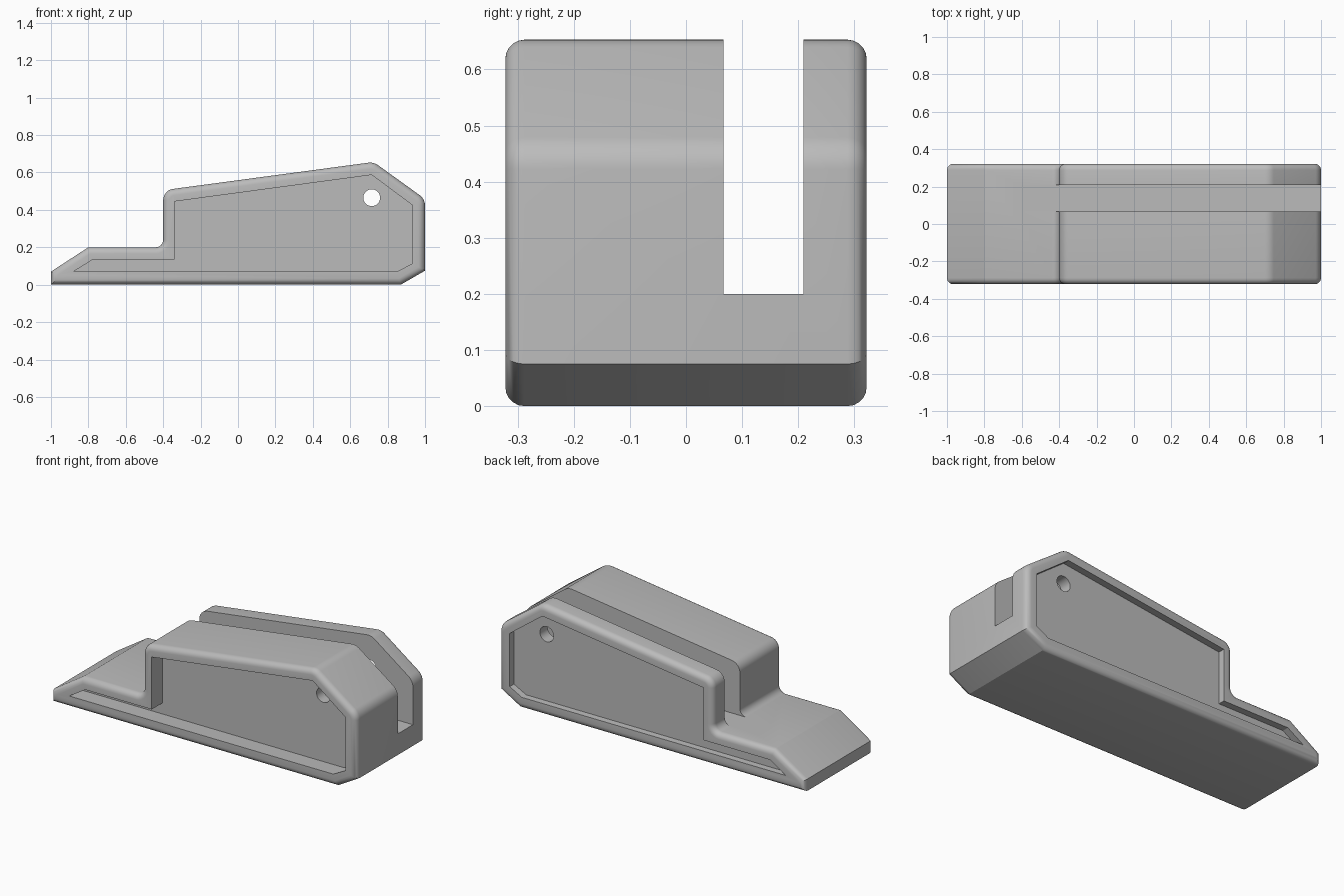
import bpy, bmesh, math
from mathutils import Vector

cube = bpy.data.objects.get("Cube")
if cube:
    bpy.data.objects.remove(cube, do_unlink=True)

grey = bpy.data.materials.new("plain grey")
grey.use_nodes = True
grey.diffuse_color = (0.5, 0.5, 0.5, 1)
grey.node_tree.nodes["Principled BSDF"].inputs["Base Color"].default_value = (0.5, 0.5, 0.5, 1)

HALF = 0.322     # half width of the block
ROUND = 0.034    # rounding of the two side rims


def rounded(corners, steps=6):
    """Turn (x, z, radius) corners into an outline with filleted corners."""
    outline = []
    for i, (x, z, r) in enumerate(corners):
        p = Vector((x, z))
        if r == 0:
            outline.append(p)
            continue
        a = (Vector(corners[i - 1][:2]) - p).normalized()
        b = (Vector(corners[(i + 1) % len(corners)][:2]) - p).normalized()
        half = a.angle(b) / 2
        centre = p + (a + b).normalized() * r / math.sin(half)
        start = p + a * r / math.tan(half) - centre
        end = p + b * r / math.tan(half) - centre
        for k in range(steps + 1):
            v = start.lerp(end, k / steps).normalized() * r
            outline.append(centre + v)
    return outline


def extrude(name, outline, y0, y1, rim=0):
    """Extrude an x-z outline along y, optionally rounding both rims."""
    bm = bmesh.new()
    front = bm.faces.new([bm.verts.new((p[0], y0, p[1])) for p in outline])
    res = bmesh.ops.extrude_face_region(bm, geom=[front])
    moved = [g for g in res["geom"] if isinstance(g, bmesh.types.BMVert)]
    bmesh.ops.translate(bm, verts=moved, vec=(0, y1 - y0, 0))
    bmesh.ops.recalc_face_normals(bm, faces=bm.faces)
    if rim:
        edges = [e for e in bm.edges if abs(e.verts[0].co.y - e.verts[1].co.y) < 1e-5]
        bmesh.ops.bevel(bm, geom=edges, offset=rim, segments=5, profile=0.5,
                        affect='EDGES', clamp_overlap=False)
    mesh = bpy.data.meshes.new(name)
    bm.to_mesh(mesh)
    bm.free()
    mesh.materials.append(grey)
    obj = bpy.data.objects.new(name, mesh)
    bpy.context.collection.objects.link(obj)
    return obj


# Wedge-nosed body with rounded side rims
body = extrude("body", rounded([
    (-1, 0, 0), (-1, 0.07, 0), (-0.8, 0.2, 0), (-0.4, 0.2, 0.04),
    (-0.4, 0.505, 0.06), (0.725, 0.656, 0.07), (1, 0.458, 0.07),
    (1, 0.075, 0), (0.87, 0, 0)]), -HALF, HALF, ROUND)

# Sunken side panels: deep at the front, shallow at the back
panel = [(-0.88, 0.07), (-0.775, 0.135), (-0.34, 0.135), (-0.34, 0.445),
         (0.715, 0.587), (0.93, 0.427), (0.93, 0.112), (0.85, 0.07)]
front_panel = extrude("front_panel_cutter", panel, -0.5, -HALF + 0.1)
back_panel = extrude("back_panel_cutter", panel, HALF - 0.04, 0.5)

# Long open slot through the raised part
slot = extrude("slot_cutter", [(-0.6, 0.2), (-0.6, 1), (1.2, 1), (1.2, 0.2)], 0.067, 0.209)

# Pin hole through both side walls
ring = [(0.715 + 0.045 * math.cos(k * math.tau / 32),
         0.465 + 0.045 * math.sin(k * math.tau / 32)) for k in range(32)]
pin_hole = extrude("pin_hole_cutter", ring, -0.6, 0.6)

# Cut everything out and tidy the shading
bpy.ops.object.select_all(action='DESELECT')
bpy.context.view_layer.objects.active = body
body.select_set(True)
for cutter in (front_panel, back_panel, slot, pin_hole):
    mod = body.modifiers.new(cutter.name, 'BOOLEAN')
    mod.operation = 'DIFFERENCE'
    mod.solver = 'EXACT'
    mod.object = cutter
    bpy.ops.object.modifier_apply(modifier=mod.name)
    bpy.data.objects.remove(cutter, do_unlink=True)
bpy.ops.object.shade_smooth_by_angle(angle=math.radians(28))
